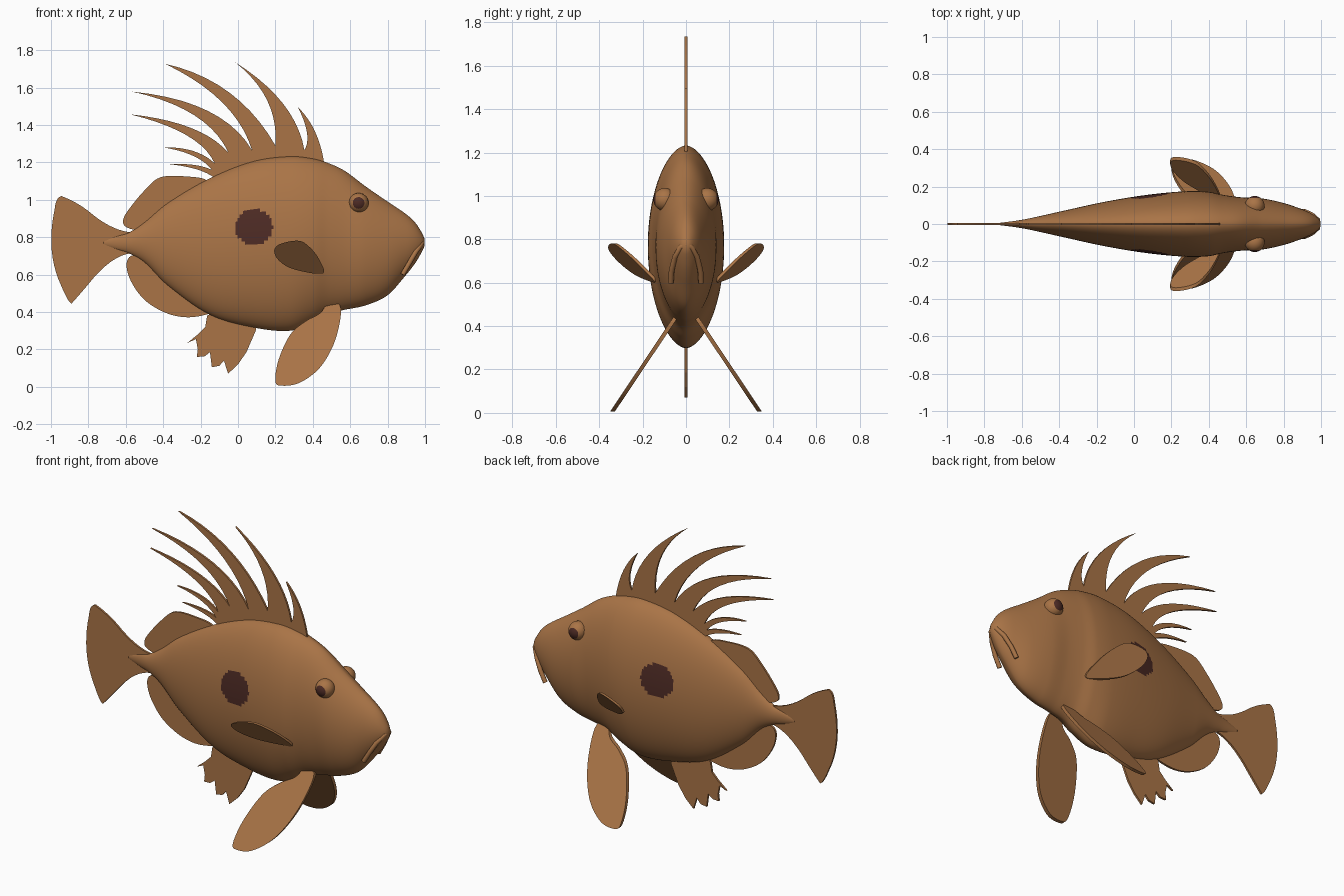
import bpy, bmesh, math
from mathutils import Vector

if "Cube" in bpy.data.objects:
    bpy.data.objects.remove(bpy.data.objects["Cube"])


def material(name, rgb):
    m = bpy.data.materials.new(name)
    m.diffuse_color = (*rgb, 1)
    m.use_nodes = True
    m.node_tree.nodes["Principled BSDF"].inputs["Base Color"].default_value = m.diffuse_color
    return m


BROWN = material("warm brown", (0.40, 0.175, 0.062))
DARK = material("dark maroon", (0.075, 0.024, 0.018))


def make(name, bm, smooth=False):
    bmesh.ops.recalc_face_normals(bm, faces=bm.faces)
    me = bpy.data.meshes.new(name)
    bm.to_mesh(me)
    bm.free()
    me.materials.append(BROWN)
    me.materials.append(DARK)
    for p in me.polygons:
        p.use_smooth = smooth
    ob = bpy.data.objects.new(name, me)
    bpy.context.collection.objects.link(ob)
    return ob


def mirror(ob):
    mod = ob.modifiers.new("mirror", 'MIRROR')
    mod.use_axis = (False, True, False)
    return ob


# Body: (x, top, bottom, half width) stations, smoothly interpolated
ST = [(-.72, .785, .755, .006), (-.64, .81, .73, .016), (-.58, .827, .712, .026),
      (-.50, .88, .665, .043), (-.38, .98, .545, .07), (-.15, 1.115, .385, .12),
      (.08, 1.205, .318, .157), (.28, 1.232, .30, .175), (.40, 1.22, .345, .172),
      (.48, 1.197, .39, .155), (.57, 1.155, .412, .143), (.68, 1.073, .435, .137),
      (.80, .99, .49, .112), (.90, .922, .60, .078), (.95, .875, .665, .055),
      (.985, .82, .725, .03), (.998, .79, .755, .012)]


def station(x):
    i = max(k for k in range(len(ST) - 1) if ST[k][0] <= x + 1e-9)
    a, b = ST[i], ST[i + 1]
    p, q = ST[max(i - 1, 0)], ST[min(i + 2, len(ST) - 1)]
    h = b[0] - a[0]
    t = min((x - a[0]) / h, 1)
    out = []
    for c in (1, 2, 3):
        m0 = (b[c] - p[c]) / (b[0] - p[0]) * h
        m1 = (q[c] - a[c]) / (q[0] - a[0]) * h
        out.append((2*t**3 - 3*t*t + 1) * a[c] + (t**3 - 2*t*t + t) * m0
                   + (3*t*t - 2*t**3) * b[c] + (t**3 - t*t) * m1)
    return out


bm = bmesh.new()
NX, NR = 170, 144
rings = []
for i in range(NX + 1):
    x = ST[0][0] + (ST[-1][0] - ST[0][0]) * i / NX
    top, bot, w = station(x)
    ring = []
    for j in range(NR):
        a = 2 * math.pi * j / NR
        c = math.cos(a)
        y = w * math.copysign(abs(c) ** 1.12, c)
        ring.append(bm.verts.new((x, y, (top + bot) / 2 + (top - bot) / 2 * math.sin(a))))
    rings.append(ring)
for r, s in zip(rings, rings[1:]):
    for j in range(NR):
        k = (j + 1) % NR
        bm.faces.new((r[j], r[k], s[k], s[j]))
bm.faces.new(rings[0])
bm.faces.new(rings[-1])
# dark flank spot on both sides
for f in bm.faces:
    c = f.calc_center_median()
    if math.hypot((c.x - .085) / .1, (c.z - .855) / .095) < 1:
        f.material_index = 1
make("body", bm, True)


# Flat fins cut from an outline in the side view
def rounded(pts, n=6):
    out = []
    for i in range(len(pts)):
        p, a, b, q = (Vector(pts[(i + k) % len(pts)]) for k in (-1, 0, 1, 2))
        for k in range(n):
            t = k / n
            out.append(a + (b - p) * .5 * t + (p - 2.5*a + 2*b - .5*q) * t*t
                       + (-.5*p + 1.5*a - 1.5*b + .5*q) * t**3)
    return out


def fin(name, pts, thick=.012, lean=lambda x, z: 0):
    bm = bmesh.new()
    sides = []
    for s in (-.5, .5):
        vs = [bm.verts.new((p[0], lean(p[0], p[1]) + s * thick, p[1])) for p in pts]
        bm.faces.new(vs)
        sides.append(vs)
    n = len(pts)
    for i in range(n):
        j = (i + 1) % n
        bm.faces.new((sides[0][i], sides[0][j], sides[1][j], sides[1][i]))
    bm.normal_update()
    bmesh.ops.triangulate(bm, faces=[f for f in bm.faces if len(f.verts) > 4],
                          ngon_method='EAR_CLIP')
    return make(name, bm)


# Spiny dorsal fin: front control, tip, rear control, valley for each spine
SPINES = [((.43, 1.39), (.32, 1.495), (.40, 1.34), (.355, 1.265)),
          ((.31, 1.53), (-.015, 1.735), (.22, 1.55), (.20, 1.29)),
          ((.0, 1.64), (-.39, 1.727), (-.01, 1.545), (.075, 1.265)),
          ((-.08, 1.53), (-.565, 1.578), (-.16, 1.49), (-.05, 1.25)),
          ((-.19, 1.415), (-.577, 1.457), (-.20, 1.365), (-.125, 1.195)),
          ((-.22, 1.285), (-.40, 1.28), (-.21, 1.25), (-.14, 1.16)),
          ((-.22, 1.198), (-.365, 1.19), (-.20, 1.172), (-.13, 1.12))]


def bend(a, c, b, n=10):
    a, c, b = Vector(a), Vector(c), Vector(b)
    return [a * (1-t)**2 + c * 2*t*(1-t) + b * t*t for t in (k / n for k in range(n))]


outline, start = [], (.46, 1.2)
for cf, tip, cr, valley in SPINES:
    outline += bend(start, cf, tip) + bend(tip, cr, valley)
    start = valley
outline += [start, (-.08, 1.06), (.1, 1.12), (.3, 1.16), (.43, 1.14)]
fin("spiny_dorsal_fin", outline)

fin("rear_dorsal_fin", rounded([
    (-.165, 1.10), (-.28, 1.125), (-.415, 1.12), (-.50, 1.05), (-.59, .94),
    (-.615, .885), (-.595, .853), (-.53, .84), (-.42, .87), (-.2, 1.0)]))
fin("rear_anal_fin", rounded([
    (-.55, .705), (-.595, .665), (-.575, .57), (-.50, .465), (-.39, .397),
    (-.28, .372), (-.175, .385), (-.1, .42), (-.2, .52), (-.42, .68)]))
fin("spiny_anal_fin", [
    (.1, .36), (.095, .30), (.045, .185), (.0, .12), (-.053, .07), (-.075, .14),
    (-.10, .112), (-.14, .105), (-.15, .185), (-.18, .162), (-.22, .16),
    (-.215, .20), (-.225, .255), (-.27, .235), (-.215, .28), (-.175, .32),
    (-.165, .38), (-.1, .42)])

# Tail fin fan
tail = (bend((-.56, .825), (-.66, .83), (-.77, .915)) + bend((-.77, .915), (-.85, .985), (-.945, 1.02))
        + bend((-.945, 1.02), (-.975, 1.01), (-.98, .95)) + bend((-.98, .95), (-1.03, .72), (-.945, .54))
        + bend((-.945, .54), (-.91, .455), (-.89, .445)) + bend((-.89, .445), (-.84, .50), (-.77, .585))
        + bend((-.77, .585), (-.66, .71), (-.56, .715)))
fin("tail_fin", tail + [Vector((-.56, .715))])

# Paired pelvic and pectoral fins
mirror(fin("pelvic_fin", rounded([
    (.44, .395), (.36, .35), (.28, .28), (.217, .145), (.2, .03), (.235, .006),
    (.33, .022), (.44, .105), (.52, .25), (.55, .42), (.49, .46)]),
    .022, lambda x, z: .075 + (.4 - z) * .67))
mirror(fin("pectoral_fin", rounded([
    (.41, .605), (.28, .635), (.21, .685), (.195, .735), (.235, .767),
    (.33, .78), (.395, .735), (.44, .67), (.46, .61)]),
    .018, lambda x, z: .34 - .36 * (x - .2) + .82 * (z - .74)))

# Bulging eyes with dark pupils
bm = bmesh.new()
bmesh.ops.create_uvsphere(bm, u_segments=32, v_segments=20, radius=.053)
for f in bm.faces:
    if f.calc_center_median().normalized().z > .83:
        f.material_index = 1
for v in bm.verts:
    v.co = Vector((v.co.x + .645, .097 + v.co.z, .983 - v.co.y))
mirror(make("eye", bm, True))

# Lips: a tube around the mouth
cu = bpy.data.curves.new("lips", 'CURVE')
cu.dimensions = '3D'
cu.bevel_depth = .013
cu.bevel_resolution = 3
path = [(.88, .07, .60), (.915, .066, .66), (.95, .05, .72), (.982, .022, .765)]
path += [(.986, 0, .775)] + [(x, -y, z) for x, y, z in reversed(path)]
sp = cu.splines.new('POLY')
sp.points.add(len(path) - 1)
for p, c in zip(sp.points, path):
    p.co = (*c, 1)
cu.use_fill_caps = True
cu.materials.append(BROWN)
bpy.context.collection.objects.link(bpy.data.objects.new("lips", cu))
